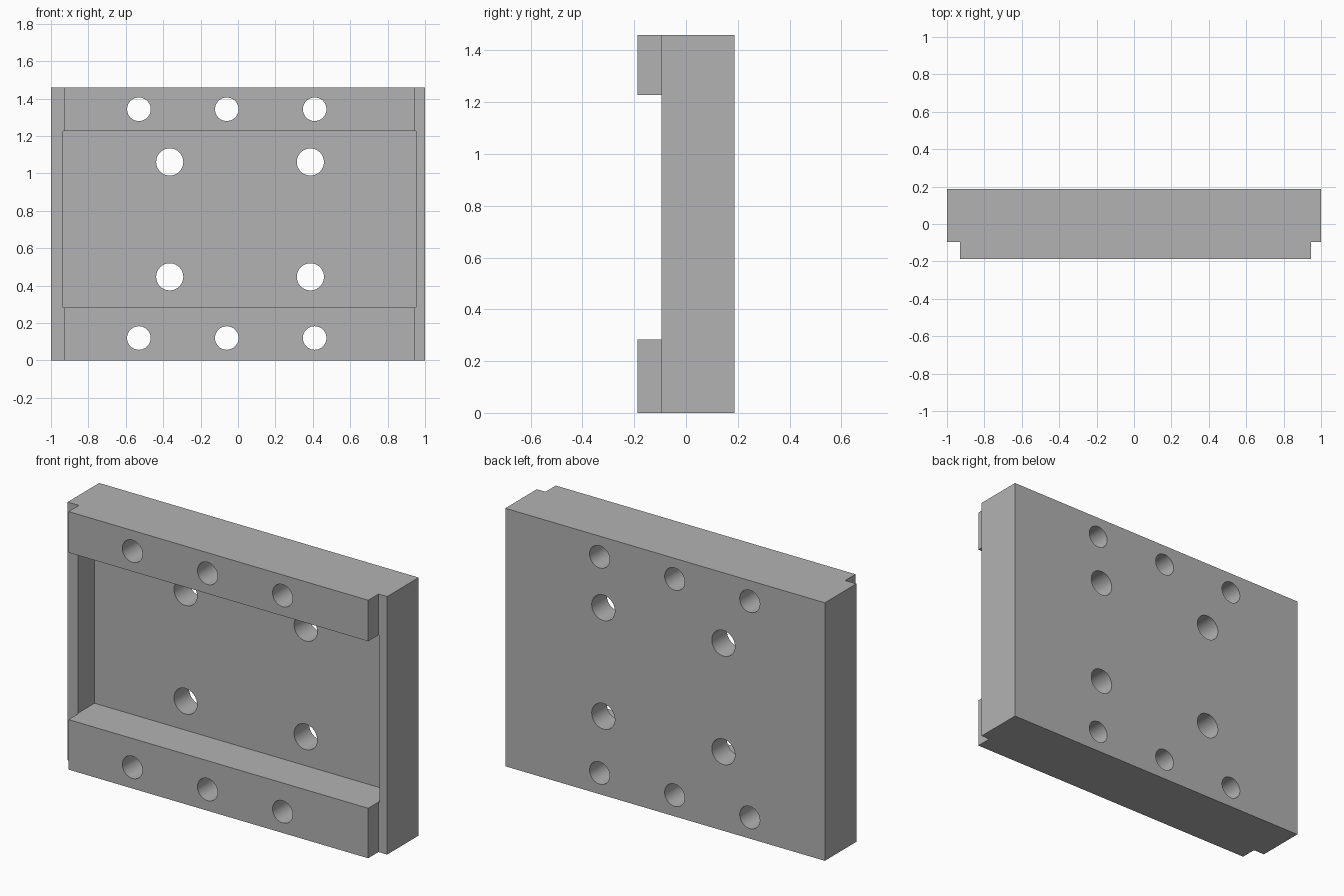
import bpy
import math

default = bpy.data.objects.get("Cube")
if default:
    bpy.data.objects.remove(default, do_unlink=True)

grey = bpy.data.materials.new("plain_grey")
grey.use_nodes = True
colour = (0.448, 0.448, 0.448, 1)
grey.diffuse_color = colour
grey.node_tree.nodes["Principled BSDF"].inputs["Base Color"].default_value = colour

# Main dimensions
BACK, FRONT, STEP, FLOOR = 0.187, -0.187, -0.095, 0.052
HEIGHT, LOW, HIGH = 1.46, 0.283, 1.228
RAIL_LEFT, RAIL_RIGHT = -0.93, 0.946


def box(name, x, y, z):
    """Box spanning the given (min, max) ranges."""
    bpy.ops.mesh.primitive_cube_add(size=1, location=[sum(r) / 2 for r in (x, y, z)])
    ob = bpy.context.object
    ob.name = name
    ob.scale = [r[1] - r[0] for r in (x, y, z)]
    bpy.ops.object.transform_apply(location=True, rotation=True, scale=True)
    ob.data.materials.append(grey)
    return ob


def drill(x, z, radius):
    """Cylinder running front to back."""
    bpy.ops.mesh.primitive_cylinder_add(vertices=48, radius=radius, depth=1,
                                        location=(x, 0, z), rotation=(math.pi / 2, 0, 0))
    ob = bpy.context.object
    ob.name = "hole_cutter"
    ob.data.materials.append(grey)
    return ob


def cut(body, cutter):
    cutter.hide_render = True
    mod = body.modifiers.new("cut", "BOOLEAN")
    mod.operation = "DIFFERENCE"
    mod.solver = "EXACT"
    mod.object = cutter
    bpy.context.view_layer.objects.active = body
    bpy.ops.object.modifier_apply(modifier=mod.name)
    bpy.data.objects.remove(cutter, do_unlink=True)


# Solid block
plate = box("mounting_plate", (-1, 1), (FRONT, BACK), (0, HEIGHT))

# Steps beside the rails, gap between them, and the recessed pocket
cut(plate, box("left_step", (RAIL_RIGHT, 2), (-1, STEP), (-1, 2)))
cut(plate, box("right_step", (-2, RAIL_LEFT), (-1, STEP), (-1, 2)))
cut(plate, box("rail_gap", (-2, 2), (-1, STEP), (LOW, HIGH)))
cut(plate, box("pocket", (-0.935, 0.952), (-1, FLOOR), (LOW, HIGH)))

# Rail holes and larger pocket holes
for z in (0.12, 1.343):
    for x in (-0.53, -0.06, 0.41):
        cut(plate, drill(x, z, 0.063))
for z in (0.447, 1.061):
    for x in (-0.365, 0.387):
        cut(plate, drill(x, z, 0.0725))

bpy.ops.object.select_all(action="DESELECT")
plate.select_set(True)
bpy.context.view_layer.objects.active = plate
bpy.ops.object.shade_smooth_by_angle(angle=math.radians(30))
